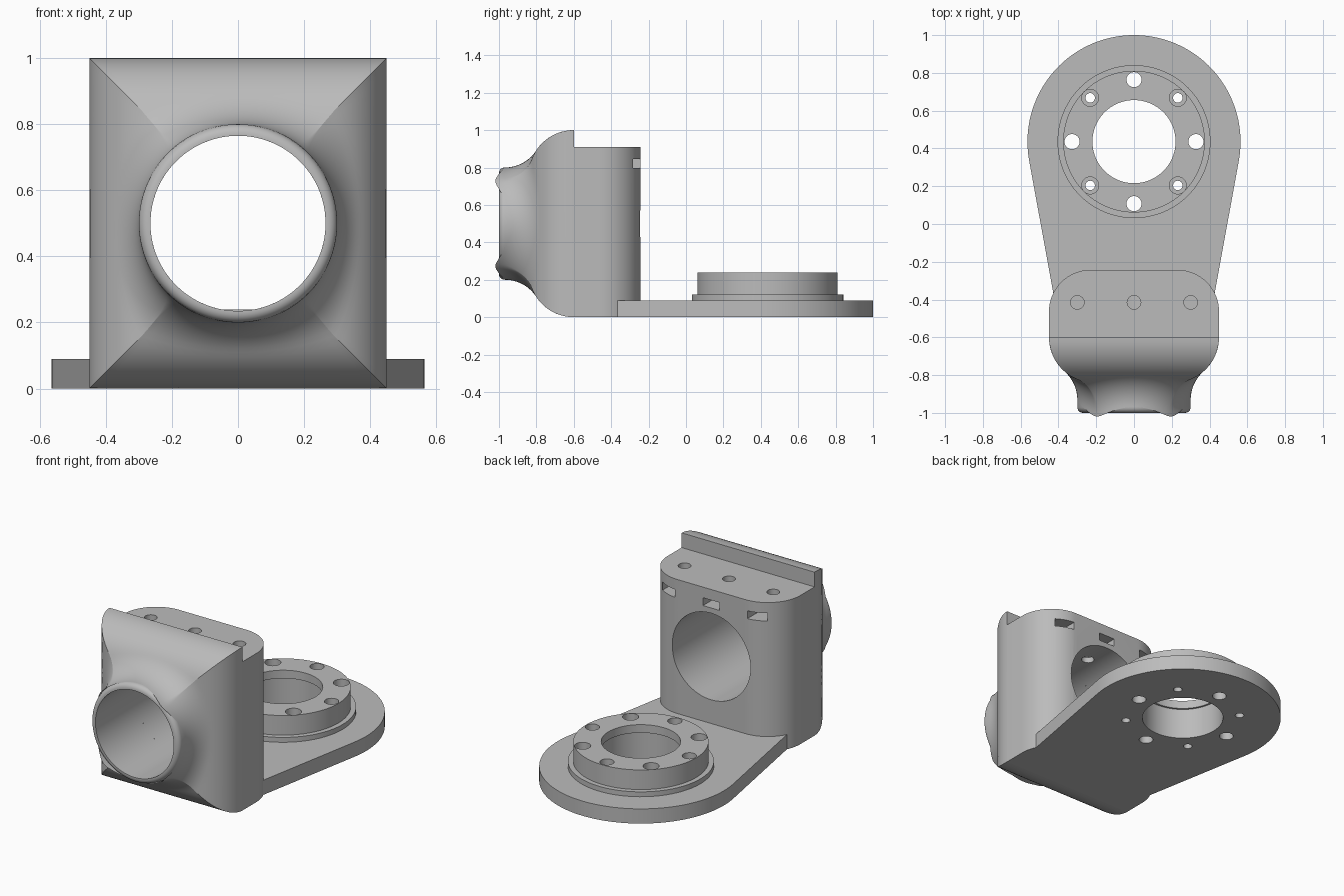
import bpy, bmesh
from math import sin, cos, pi, radians, sqrt
from mathutils import Vector, Matrix

cube = bpy.data.objects.get("Cube")
if cube:
    bpy.data.objects.remove(cube, do_unlink=True)

grey = bpy.data.materials.new("plain_grey")
grey.use_nodes = True
GREY = (0.5, 0.5, 0.5, 1)
grey.diffuse_color = GREY
grey.node_tree.nodes["Principled BSDF"].inputs["Base Color"].default_value = GREY


def make(name, bm):
    me = bpy.data.meshes.new(name)
    bm.to_mesh(me)
    bm.free()
    me.materials.append(grey)
    ob = bpy.data.objects.new(name, me)
    bpy.context.collection.objects.link(ob)
    return ob


def prism(name, outline, z0, z1):
    bm = bmesh.new()
    face = bm.faces.new([bm.verts.new((x, y, z0)) for x, y in outline])
    ext = bmesh.ops.extrude_face_region(bm, geom=[face])["geom"]
    top = [v for v in ext if isinstance(v, bmesh.types.BMVert)]
    bmesh.ops.translate(bm, verts=top, vec=(0, 0, z1 - z0))
    bmesh.ops.recalc_face_normals(bm, faces=bm.faces)
    return make(name, bm)


def arc(cx, cy, r, a0, a1, n):
    angles = [radians(a0 + (a1 - a0) * i / n) for i in range(n + 1)]
    return [(cx + r * cos(a), cy + r * sin(a)) for a in angles]


def disc(name, x, y, r, z0, z1, n=32):
    return prism(name, arc(x, y, r, 0, 360, n)[:-1], z0, z1)


def boolean(ob, tool, operation="DIFFERENCE"):
    mod = ob.modifiers.new("bool", "BOOLEAN")
    mod.operation, mod.object, mod.solver = operation, tool, "EXACT"
    bpy.context.view_layer.objects.active = ob
    bpy.ops.object.modifier_apply(modifier=mod.name)
    bpy.data.objects.remove(tool, do_unlink=True)


def smooth(ob):
    bpy.ops.object.select_all(action="DESELECT")
    ob.select_set(True)
    bpy.context.view_layer.objects.active = ob
    bpy.ops.object.shade_smooth_by_angle(angle=radians(28))


# Shared dimensions
HW, HH, MID = 0.45, 0.5, 0.5       # block half width, half height, bore height
NECK, BORE, LIP = 0.3, 0.265, 0.03
EDGE, FILLET = 0.24, 0.2           # rounded edge and neck fillet radii
JOIN, FRONT, BACK = -0.6, -1.0, -0.243
STEP = 0.91

# Base plate with tapered sides, flange and raised ring
HUB = 0.436
plate_outline = arc(0, HUB, 0.564, -10.2, 190.2, 72) + [(-0.412, -0.45), (0.412, -0.45)]
base = prism("base_plate", plate_outline, 0, 0.09)
boolean(base, disc("flange", 0, HUB, 0.405, 0.04, 0.12, 96), "UNION")
boolean(base, disc("ring", 0, HUB, 0.375, 0.05, 0.24, 96), "UNION")
boolean(base, disc("cut", 0, HUB, 0.22, -0.1, 0.3, 96))
boolean(base, disc("cut", 0, HUB, 0.232, -0.1, 0.19, 96))

# Bolt circle: plain holes alternating with counterbored holes
for i in range(8):
    a = i * pi / 4
    x, y = 0.328 * cos(a), HUB + 0.328 * sin(a)
    if i % 2:
        boolean(base, disc("cut", x, y, 0.025, -0.1, 0.3))
        boolean(base, disc("cut", x, y, 0.045, 0.12, 0.3))
    else:
        boolean(base, disc("cut", x, y, 0.04, -0.1, 0.3))
smooth(base)

# Rear half of the upright block
R = 0.22
block_outline = [(-HW, JOIN), (HW, JOIN)]
block_outline += arc(HW - R, BACK - R, R, 0, 90, 16) + arc(R - HW, BACK - R, R, 90, 180, 16)
block = prism("upright_block", block_outline, 0, STEP)
bore = disc("cut", 0, 0, BORE, -0.1, 0.7, 112)
bore.matrix_world = Matrix.Translation((0, 0, MID)) @ Matrix.Rotation(pi / 2, 4, "X")
bpy.context.view_layer.update()
boolean(block, bore)

# Nut slots and screw holes
for x in (-0.3, 0, 0.3):
    w = 0.055
    slot = [(x - w, -0.47), (x + w, -0.47), (x + w, -0.1), (x - w, -0.1)]
    boolean(block, prism("cut", slot, 0.797, 0.845))
    boolean(block, disc("cut", x, -0.415, 0.036, 0.66, 1.1))

# Open the hidden joint face
bm = bmesh.new()
bm.from_mesh(block.data)
joint = [f for f in bm.faces if all(abs(v.co.y - JOIN) < 1e-4 for v in f.verts)]
bmesh.ops.delete(bm, geom=joint, context="FACES")
bm.to_mesh(block.data)
bm.free()
smooth(block)


# Front half: pillow-shaped hood blended into a round neck
def bulge(p):
    def side(u, half):
        d = max(0, u - (half - EDGE))
        return sqrt(max(0, EDGE ** 2 - d * d))
    return min(side(p.x, HW), side(p.y, HH))


A1, A2 = 43.4, 54.5
MITRE = Vector((0.292, 0.342))     # where the fillet meets the mitre line


def column(deg):
    a = radians(deg)
    n = Vector((cos(a), sin(a)))
    sx, sz = (1 if n.x >= 0 else -1), (1 if n.y >= 0 else -1)
    q = Vector((abs(n.x), abs(n.y)))
    ball = q * (NECK + FILLET)
    k = EDGE / (EDGE + FILLET)
    local = math_deg(q)
    if local < A1 - 1e-3:
        cx = HW - EDGE
        touch = Vector((cx + k * (ball.x - cx), ball.y))
        rim = Vector((HW, HH * min(1, touch.y / MITRE.y)))
    elif local > A2 + 1e-3:
        cz = HH - EDGE
        touch = Vector((ball.x, cz + k * (ball.y - cz)))
        rim = Vector((HW * min(1, touch.x / MITRE.x), HH))
    else:
        touch, rim = MITRE.copy(), Vector((HW, HH))
    depth = bulge(touch) + sqrt(max(0, FILLET ** 2 - (touch - ball).length_squared))
    centre = Vector((ball.x, JOIN - depth, ball.y))
    pts = [(q.x * BORE, y, q.y * BORE) for y in (JOIN, FRONT)]
    # lip
    for i in range(7):
        t = i / 6 * pi / 2
        r = NECK - LIP + LIP * sin(t)
        pts.append((q.x * r, FRONT + LIP - LIP * cos(t), q.y * r))
    # fillet
    d0 = Vector((-q.x, 0, -q.y))
    d1 = (Vector((touch.x, JOIN - bulge(touch), touch.y)) - centre).normalized()
    for i in range(13):
        pts.append(centre + d0.slerp(d1, i / 12) * FILLET)
    # rounded hood
    for i in range(1, 13):
        p = touch.lerp(rim, sin(i / 12 * pi / 2))
        pts.append((p.x, JOIN - bulge(p), p.y))
    return [(p[0] * sx, p[1], MID + p[2] * sz) for p in pts]


def math_deg(q):
    return Vector((1, 0)).angle(q) * 180 / pi


def steps(a, b, n):
    return [a + (b - a) * i / n for i in range(n)]


quad = steps(0, A1, 14) + steps(A1, A2, 4) + steps(A2, 90, 14) + [90]
angles = []
for q in range(4):
    part = [90 - a for a in reversed(quad)] if q % 2 else quad
    if q % 2:
        part = [180 * (q + 1) / 2 - a for a in reversed(quad)]
    else:
        part = [180 * q / 2 + a for a in quad]
    angles += part[:-1]

bm = bmesh.new()
cols = [[bm.verts.new(p) for p in column(a)] for a in angles]
for c0, c1 in zip(cols, cols[1:] + cols[:1]):
    for i in range(len(c0) - 1):
        bm.faces.new((c0[i], c0[i + 1], c1[i + 1], c1[i]))
bmesh.ops.remove_doubles(bm, verts=bm.verts, dist=1e-5)
bmesh.ops.recalc_face_normals(bm, faces=bm.faces)
# ridge face above the step
ridge = [(-HW, STEP), (-HW, 1), (HW, 1), (HW, STEP)]
bm.faces.new([bm.verts.new((x, JOIN, z)) for x, z in ridge])
smooth(make("front_hood", bm))
